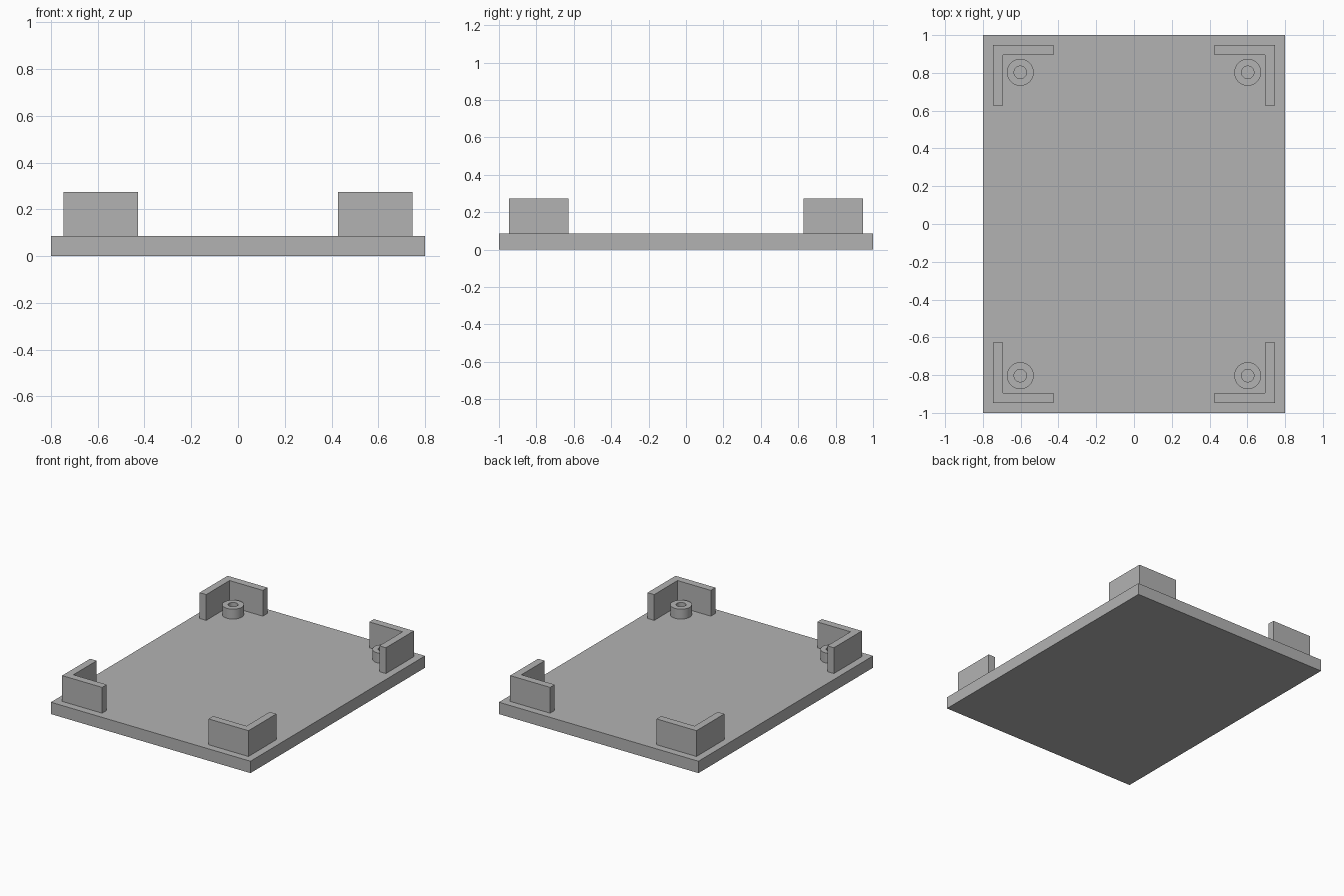
import bpy
import math

cube = bpy.data.objects.get("Cube")
if cube:
    bpy.data.objects.remove(cube, do_unlink=True)

# Plain grey plastic
GREY = (0.45, 0.45, 0.45, 1.0)
grey = bpy.data.materials.new("grey_plastic")
grey.use_nodes = True
grey.diffuse_color = GREY
grey.node_tree.nodes["Principled BSDF"].inputs["Base Color"].default_value = GREY

BASE_TOP = 0.086
WALL_TOP = 0.273
BOSS_TOP = 0.158


def add_object(name, verts, faces):
    mesh = bpy.data.meshes.new(name)
    mesh.from_pydata(verts, [], faces)
    mesh.materials.append(grey)
    obj = bpy.data.objects.new(name, mesh)
    bpy.context.collection.objects.link(obj)
    return obj


def prism(name, outline, z0, z1):
    """Extrude a counter-clockwise outline between two heights."""
    n = len(outline)
    verts = [(x, y, z) for z in (z0, z1) for x, y in outline]
    faces = [list(range(n))[::-1], list(range(n, 2 * n))]
    faces += [(i, (i + 1) % n, (i + 1) % n + n, i + n) for i in range(n)]
    return add_object(name, verts, faces)


def boss(name, cx, cy, outer=0.071, inner=0.033, sides=48):
    """Hollow round post made by revolving its wall section."""
    section = [(outer, BASE_TOP), (outer, BOSS_TOP), (inner, BOSS_TOP), (inner, BASE_TOP)]
    k = len(section)
    verts, faces = [], []
    for i in range(sides):
        a = 2 * math.pi * i / sides
        verts += [(cx + r * math.cos(a), cy + r * math.sin(a), z) for r, z in section]
        j = (i + 1) % sides
        faces += [(i * k + s, j * k + s, j * k + s + 1, i * k + s + 1) for s in range(k - 1)]
    obj = add_object(name, verts, faces)
    bpy.ops.object.select_all(action="DESELECT")
    obj.select_set(True)
    bpy.context.view_layer.objects.active = obj
    bpy.ops.object.shade_smooth_by_angle(angle=math.radians(35))
    return obj


# Base plate
prism("base_plate", [(-0.8, -1), (0.8, -1), (0.8, 1), (-0.8, 1)], 0, BASE_TOP)

# L-shaped corner walls and screw posts
X, Y, LENGTH, THICK = 0.747, 0.947, 0.32, 0.053
corner = [(X, Y), (X - LENGTH, Y), (X - LENGTH, Y - THICK),
          (X - THICK, Y - THICK), (X - THICK, Y - LENGTH), (X, Y - LENGTH)]
for sx, side in ((1, "left"), (-1, "right")):
    for sy, end in ((-1, "front"), (1, "back")):
        outline = [(x * sx, y * sy) for x, y in corner]
        if sx * sy < 0:
            outline.reverse()
        prism(f"{end}_{side}_corner_wall", outline, BASE_TOP, WALL_TOP)
        boss(f"{end}_{side}_screw_post", 0.602 * sx, 0.803 * sy)
